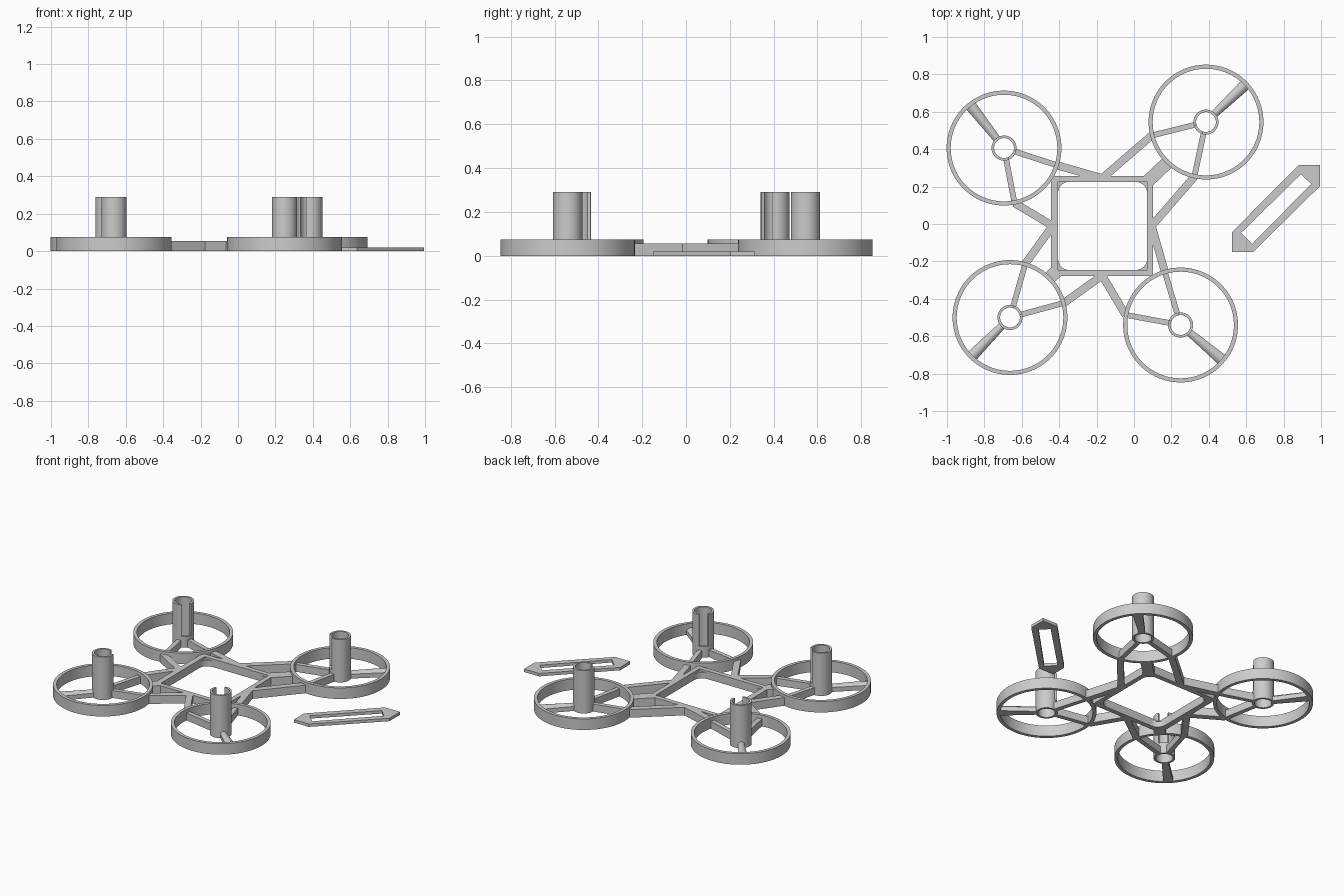
import bpy
import bmesh
from math import sin, cos, pi, atan2, radians
from mathutils import Vector

cube = bpy.data.objects.get("Cube")
if cube:
    bpy.data.objects.remove(cube, do_unlink=True)

grey = bpy.data.materials.new("plain_grey")
grey.use_nodes = True
grey.diffuse_color = (0.6, 0.6, 0.6, 1)
grey.node_tree.nodes["Principled BSDF"].inputs["Base Color"].default_value = grey.diffuse_color


def finish(name, bm, smooth=False):
    """Turn a bmesh into a named grey object."""
    bmesh.ops.recalc_face_normals(bm, faces=bm.faces)
    mesh = bpy.data.meshes.new(name)
    bm.to_mesh(mesh)
    bm.free()
    mesh.materials.append(grey)
    obj = bpy.data.objects.new(name, mesh)
    bpy.context.collection.objects.link(obj)
    if smooth:
        bpy.ops.object.select_all(action="DESELECT")
        obj.select_set(True)
        bpy.context.view_layer.objects.active = obj
        bpy.ops.object.shade_smooth_by_angle(angle=radians(35))
    return obj


def loops_wall(bm, outer, inner, z0, z1, closed=True):
    """Solid wall between two matching outlines; open walls get end caps."""
    rows = [[bm.verts.new((x, y, z)) for x, y in pts]
            for pts, z in ((outer, z0), (outer, z1), (inner, z1), (inner, z0))]
    n = len(outer)
    for i in range(n if closed else n - 1):
        j = (i + 1) % n
        for k in range(4):
            a, b = rows[k], rows[(k + 1) % 4]
            bm.faces.new((a[i], a[j], b[j], b[i]))
    if not closed:
        for i in (0, n - 1):
            bm.faces.new([row[i] for row in rows])


def arc(centre, r, start, sweep, n):
    return [(centre[0] + r * cos(start + sweep * i / n),
             centre[1] + r * sin(start + sweep * i / n)) for i in range(n)]


def add_ring(bm, centre, r_out, r_in, z0, z1, n=64):
    loops_wall(bm, arc(centre, r_out, 0, 2 * pi, n), arc(centre, r_in, 0, 2 * pi, n), z0, z1)


def strut(name, start, end, w0, w1, z0, z1, round_top=0):
    """Straight bar with its own width at each end."""
    a, b = Vector(start), Vector(end)
    side = (b - a).normalized().orthogonal()
    bm = bmesh.new()
    steps = 8 if round_top else 1
    sections = []
    for p, w in ((a, w0), (b, w1)):
        pts = [(p - side * w / 2, z0)]
        for i in range(steps + 1):
            t = 2 * i / steps - 1
            pts.append((p + side * t * w / 2, z1 - round_top * t * t))
        pts.append((p + side * w / 2, z0))
        sections.append([bm.verts.new((q.x, q.y, z)) for q, z in pts])
    s, e = sections
    for i in range(len(s)):
        j = (i + 1) % len(s)
        bm.faces.new((s[i], s[j], e[j], e[i]))
    bm.faces.new(s)
    bm.faces.new(e)
    return finish(name, bm, round_top > 0)


def rect(x0, x1, y0, y1):
    return [(x0, y0), (x1, y0), (x1, y1), (x0, y1)]


# Central frame
ARM_Z = 0.055
MID = Vector((-0.17, -0.01))
bm = bmesh.new()
loops_wall(bm, rect(-0.444, 0.102, -0.278, 0.257), rect(-0.406, 0.07, -0.246, 0.225), 0, ARM_Z)
finish("centre_frame", bm)

# Rounded gussets filling the inner corners of the frame
R = 0.06
bm = bmesh.new()
for x, sx in ((-0.406, 1), (0.07, -1)):
    for y, sy in ((-0.246, 1), (0.225, -1)):
        curve = [(x + sx * R * (1 - cos(i * pi / 16)), y + sy * R * (1 - sin(i * pi / 16)))
                 for i in range(9)]
        verts = [bm.verts.new((px, py, 0)) for px, py in [(x, y)] + curve]
        top = bmesh.ops.extrude_face_region(bm, geom=[bm.faces.new(verts)])["geom"]
        bmesh.ops.translate(bm, vec=(0, 0, 0.04),
                            verts=[v for v in top if isinstance(v, bmesh.types.BMVert)])
finish("frame_corner_gussets", bm)

# Midpoints of the frame sides, where the arms meet
TOP, LEFT, BOTTOM, RIGHT = (-0.17, 0.245), (-0.435, -0.01), (-0.17, -0.275), (0.095, -0.01)

# Each rotor: centre, outer spoke end, and two (ring point, frame point) arms
rotors = {
    "back_right": ((-0.695, 0.406), (-0.875, 0.635),
                   (((-0.4, 0.31), TOP), ((-0.638, 0.108), LEFT))),
    "back_left": ((0.385, 0.545), (0.595, 0.745),
                  (((0.09, 0.472), TOP), ((0.322, 0.25), RIGHT))),
    "front_right": ((-0.663, -0.5), (-0.87, -0.71),
                    (((-0.58, -0.208), LEFT), ((-0.36, -0.418), BOTTOM))),
    "front_left": ((0.249, -0.54), (0.475, -0.73),
                   (((0.163, -0.25), RIGHT), ((-0.05, -0.485), BOTTOM))),
}
RING, HUB, HUB_IN = 0.307, 0.067, 0.053

for name, (centre, tip, arms) in rotors.items():
    c = Vector(centre)
    # Guard ring
    bm = bmesh.new()
    add_ring(bm, centre, RING, RING - 0.022, 0, 0.075, 96)
    finish(name + "_guard_ring", bm, True)

    # Hub tube, slotted on the side facing the frame
    bm = bmesh.new()
    add_ring(bm, centre, HUB, HUB_IN, 0, 0.075, 48)
    to_mid = MID - c
    half = radians(27)
    start = atan2(to_mid.y, to_mid.x) + half
    sweep = (2 * pi - 2 * half) * 41 / 40
    loops_wall(bm, arc(centre, HUB, start, sweep, 41), arc(centre, HUB_IN, start, sweep, 41),
               0.075, 0.29, closed=False)
    finish(name + "_hub_tube", bm, True)

    # Broad outer spoke with a rounded top
    out = (Vector(tip) - c).normalized()
    strut(name + "_outer_spoke", c + out * 0.06, c + out * (RING - 0.012),
          0.04, 0.062, 0, 0.045, 0.015)

    # Thin inner spokes and the arms that carry on to the frame
    for i, (ring_point, frame_point) in enumerate(arms, 1):
        p = Vector(ring_point)
        d = (p - c).normalized()
        strut(f"{name}_inner_spoke_{i}", c + d * 0.06, c + d * (RING - 0.008),
              0.03, 0.03, 0, 0.05)
        q = c + d * (RING - 0.008)
        strut(f"{name}_arm_{i}", q, frame_point, 0.042, 0.042, 0, ARM_Z)

# Short braces from the frame corners to the rings
strut("back_left_brace", (0.07, 0.225), (0.175, 0.325), 0.07, 0.07, 0, ARM_Z)
strut("front_right_brace", (-0.41, -0.25), (-0.46, -0.295), 0.07, 0.07, 0, ARM_Z)

# Loose strap: long slotted bar with pointed ends
outer = [(0.882, 0.316), (0.995, 0.316), (0.995, 0.203), (0.636, -0.15), (0.524, -0.15), (0.524, -0.043)]
inner = [(0.893, 0.267), (0.92, 0.24), (0.947, 0.214), (0.631, -0.107), (0.602, -0.077), (0.572, -0.048)]
bm = bmesh.new()
loops_wall(bm, outer, inner, 0, 0.02)
finish("loose_strap", bm)
